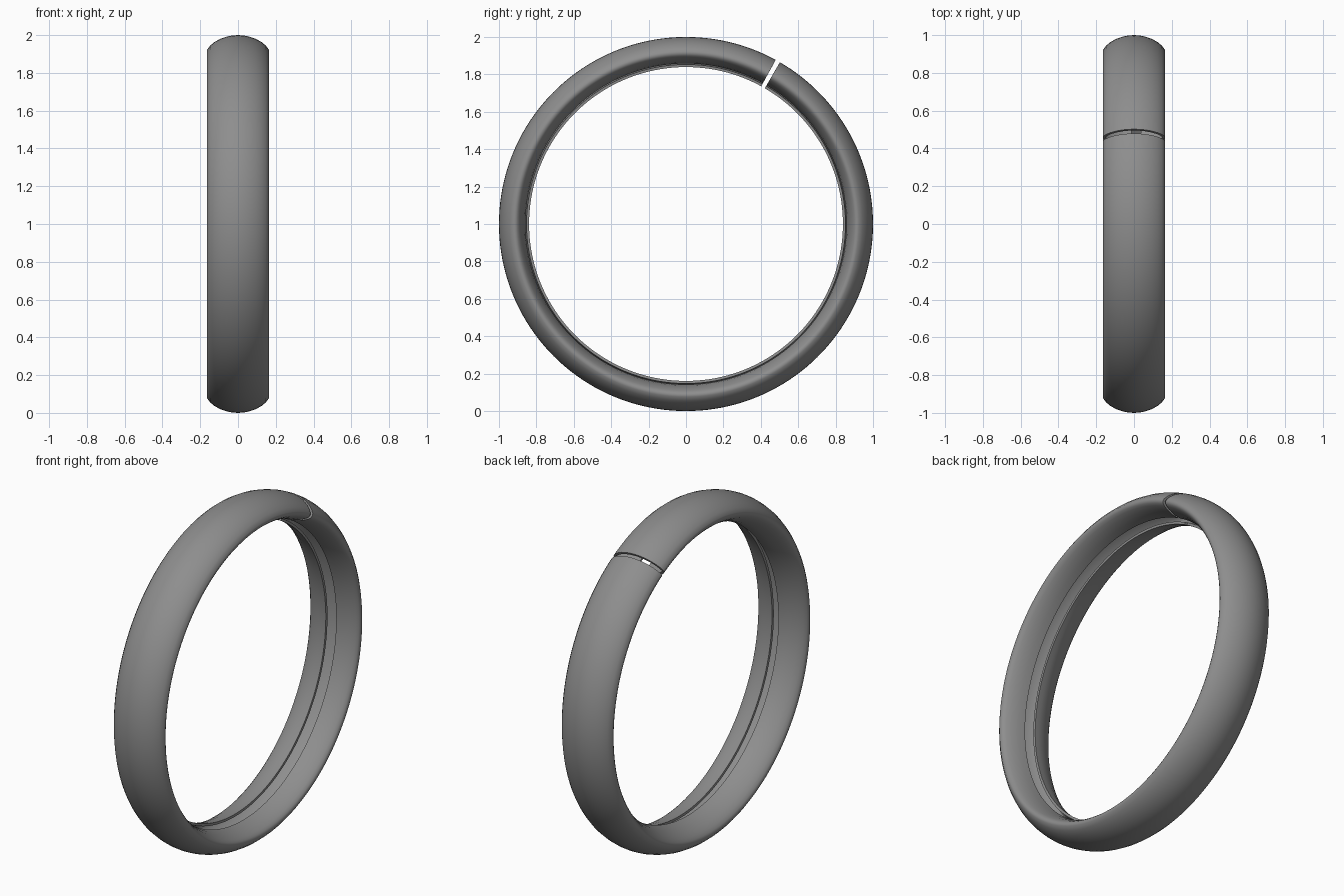
import bpy, bmesh, math

if "Cube" in bpy.data.objects:
    bpy.data.objects.remove(bpy.data.objects["Cube"])

# Hollow split ring around the x axis: (x, radius) cross-section with an inner slit
PROFILE = [(.040, .858), (.080, .864), (.120, .877), (.145, .890), (.158, .900),
           (.164, .911), (.163, .924), (.147, .945), (.125, .963), (.095, .980),
           (.060, .992), (.030, .998), (0, 1.0), (-.030, .998), (-.060, .992),
           (-.095, .980), (-.125, .963), (-.147, .945), (-.163, .924), (-.164, .911),
           (-.158, .900), (-.145, .886), (-.120, .870), (-.080, .851), (-.045, .842),
           (-.015, .839)]
SEAM = math.radians(29.4)   # seam position, measured from the top toward +y
HALF_GAP = 0.013
STEPS = 160

bm = bmesh.new()
rows = []
for i in range(STEPS + 1):
    a = SEAM + HALF_GAP + (math.tau - 2 * HALF_GAP) * i / STEPS
    rows.append([bm.verts.new((x, r * math.sin(a), 1 + r * math.cos(a)))
                 for x, r in PROFILE])
for r0, r1 in zip(rows, rows[1:]):
    for j in range(len(PROFILE) - 1):
        bm.faces.new((r0[j], r1[j], r1[j + 1], r0[j + 1]))
mesh = bpy.data.meshes.new("split_ring")
bm.to_mesh(mesh)
bm.free()
ring = bpy.data.objects.new("split_ring", mesh)
bpy.context.collection.objects.link(ring)

# Single grey colour
mat = bpy.data.materials.new("mid grey")
mat.diffuse_color = (0.27, 0.27, 0.27, 1)
mat.use_nodes = True
mat.node_tree.nodes["Principled BSDF"].inputs["Base Color"].default_value = mat.diffuse_color
mesh.materials.append(mat)

# Thin wall with closed lips and seam ends
bpy.context.view_layer.objects.active = ring
ring.select_set(True)
wall = ring.modifiers.new("wall", 'SOLIDIFY')
wall.thickness = 0.014
wall.offset = -1
bpy.ops.object.modifier_apply(modifier="wall")
bpy.ops.object.shade_smooth_by_angle(angle=math.radians(40))
